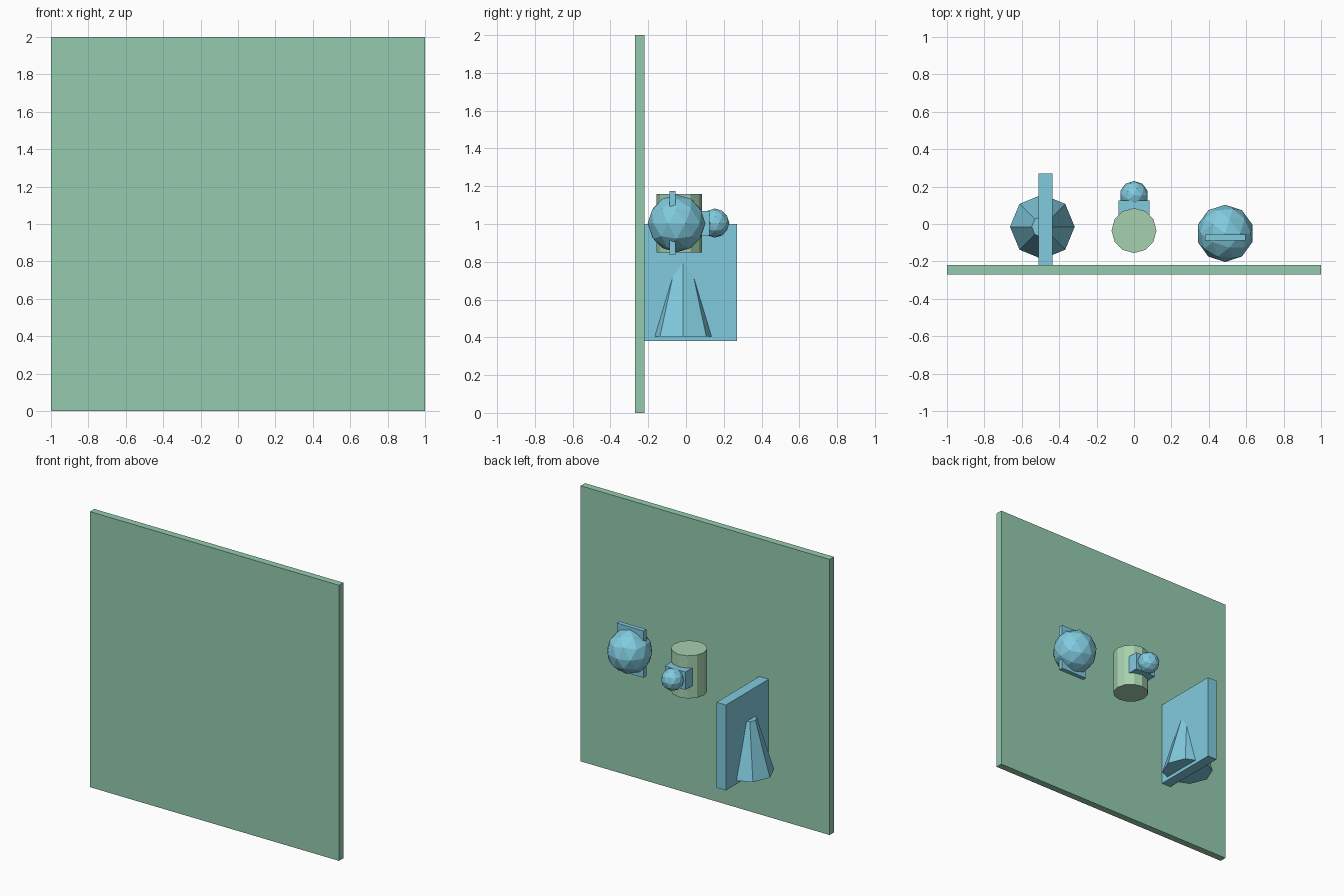
import bpy

if "Cube" in bpy.data.objects:
    bpy.data.objects.remove(bpy.data.objects["Cube"])


def material(name, color):
    mat = bpy.data.materials.new(name)
    mat.diffuse_color = color
    mat.use_nodes = True
    mat.node_tree.nodes["Principled BSDF"].inputs["Base Color"].default_value = mat.diffuse_color
    return mat


blue = material("blue", (0.22, 0.60, 0.74, 1))
green = material("green", (0.30, 0.60, 0.43, 1))
pale_green = material("pale_green", (0.38, 0.64, 0.43, 1))


def finish(name, mat):
    ob = bpy.context.object
    ob.name = name
    ob.data.materials.append(mat)
    return ob


def box(name, lo, hi, mat):
    center = [(a + b) / 2 for a, b in zip(lo, hi)]
    bpy.ops.mesh.primitive_cube_add(size=1, location=center)
    ob = finish(name, mat)
    ob.scale = [b - a for a, b in zip(lo, hi)]
    bpy.ops.object.transform_apply(location=False, rotation=False, scale=True)
    return ob


def taper(name, sides, r1, r2, x, y, z0, z1, mat):
    bpy.ops.mesh.primitive_cone_add(vertices=sides, radius1=r1, radius2=r2,
                                    depth=z1 - z0, location=(x, y, (z0 + z1) / 2))
    return finish(name, mat)


def ball(name, radius, center, mat):
    bpy.ops.mesh.primitive_ico_sphere_add(subdivisions=2, radius=radius, location=center)
    return finish(name, mat)


# Large upright backing panel
box("wall_panel", (-1, -0.27, 0), (1, -0.22, 2), green)

# Slab standing out from the panel with a tapered stem through it
box("side_slab", (-0.51, -0.22, 0.38), (-0.435, 0.27, 1.0), blue)
taper("tapered_stem", 8, 0.173, 0.057, -0.49, -0.015, 0.405, 0.79, blue)

# Central drum with a block and a small ball
taper("center_drum", 12, 0.12, 0.12, 0, -0.035, 0.85, 1.16, pale_green)
box("drum_block", (-0.083, 0.03, 0.94), (0.083, 0.125, 1.07), blue)
ball("small_ball", 0.077, (0, 0.153, 1.005), blue)

# Large ball pierced by a thin plate
ball("large_ball", 0.153, (0.487, -0.05, 1.003), blue)
box("ball_plate", (0.38, -0.088, 0.835), (0.595, -0.056, 1.175), blue)
